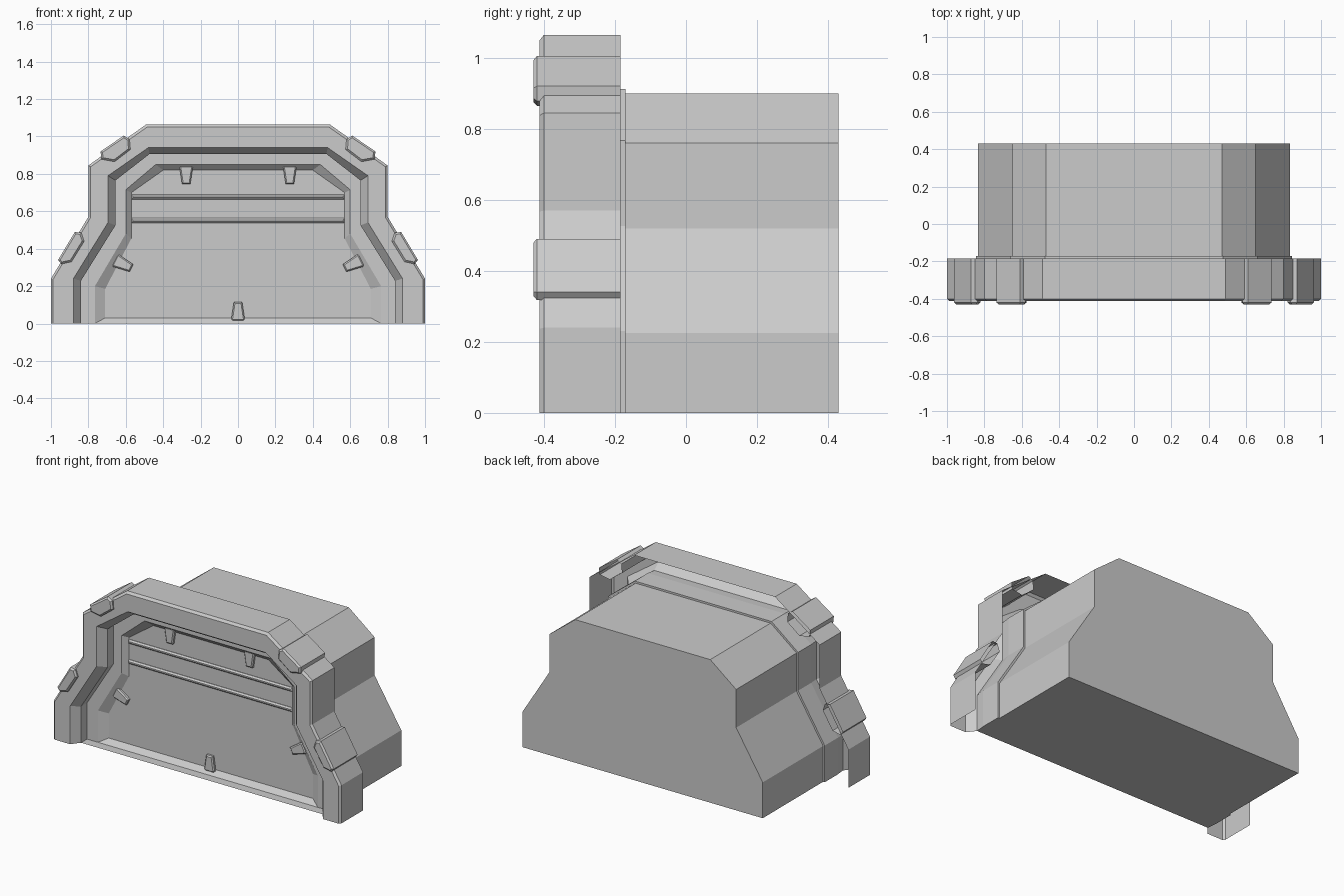
import bpy, bmesh
from mathutils import Vector

if "Cube" in bpy.data.objects:
    bpy.data.objects.remove(bpy.data.objects["Cube"])


def arch(half):
    """Mirror a right-hand half profile (bottom to top) into a full arch, left to right."""
    return [(-x, z) for x, z in half] + list(reversed(half))


def loft(name, rings, closed=True, cap_back=False, cap_front=False, sill=False):
    """Bridge (profile, y) rings, ordered from back to front."""
    bm = bmesh.new()
    vs = [[bm.verts.new((x, y, z)) for x, z in pts] for pts, y in rings]
    n = len(vs[0])
    for a, b in zip(vs, vs[1:]):
        for i in range(n if closed else n - 1):
            j = (i + 1) % n
            bm.faces.new((b[i], b[j], a[j], a[i]))
    if cap_back:
        bm.faces.new(vs[0])
    if cap_front:
        bm.faces.new(vs[-1][::-1])
    if sill:
        a, b = vs[-2], vs[-1]
        bm.faces.new((a[0], a[-1], b[-1], b[0]))
    me = bpy.data.meshes.new(name)
    bm.to_mesh(me)
    bm.free()
    ob = bpy.data.objects.new(name, me)
    bpy.context.collection.objects.link(ob)
    return ob


def clockwise(pts):
    area = sum(p[0] * q[1] - q[0] * p[1] for p, q in zip(pts, pts[1:] + pts[:1]))
    return pts if area < 0 else pts[::-1]


def inset(pts, d):
    """Shrink a clockwise convex outline by d."""
    out = []
    for i, p in enumerate(pts):
        p = Vector(p)
        e1 = (p - Vector(pts[i - 1])).normalized()
        e2 = (Vector(pts[(i + 1) % len(pts)]) - p).normalized()
        n1, n2 = Vector((e1.y, -e1.x)), Vector((e2.y, -e2.x))
        out.append(tuple(p + (n1 + n2) * d / (1 + n1.dot(n2))))
    return out


def plate(name, pts, back, front, bevel):
    """Outline extruded forward with a chamfered front edge."""
    pts = clockwise(pts)
    return loft(name, [(pts, back), (pts, front + bevel), (inset(pts, bevel), front)],
                cap_front=True)


# Profiles (right half, bottom to top)
outer = arch([(1, 0), (1, .24), (.8, .57), (.8, .845), (.49, 1.065)])
outer_in = arch([(.988, 0), (.988, .237), (.788, .567), (.788, .838), (.486, 1.05)])
face_in = arch([(.88, 0), (.88, .24), (.695, .54), (.695, .79), (.48, .94)])
throat = arch([(.84, 0), (.84, .228), (.655, .525), (.655, .765), (.472, .907)])
recess = arch([(.765, 0), (.765, .2), (.60, .48), (.60, .715), (.44, .85)])
panel = arch([(.71, .03), (.71, .185), (.57, .455), (.57, .70), (.40, .82)])
body = arch([(.835, 0), (.835, .225), (.65, .52), (.65, .76), (.47, .90)])
collar = arch([(.846, 0), (.846, .23), (.661, .526), (.661, .767), (.476, .912)])

# Front frame shell with the recessed door panel
loft("door_frame", [(outer, -.185), (outer, -.4), (outer_in, -.412), (face_in, -.412),
                    (throat, -.36), (throat, -.30), (recess, -.30), (panel, -.27)],
     closed=False, cap_front=True, sill=True)

# Rear housing with the slightly larger collar running into the frame
loft("housing", [(body, .43), (body, -.17), (collar, -.17), (collar, -.30), (throat, -.36)],
     cap_back=True)

# Clamps over the outer edge of the frame
upper = [(.575, .93), (.58, .985), (.61, 1.005), (.735, .92), (.73, .878), (.66, .865)]
lower = [(.962, .34), (.945, .318), (.89, .33), (.822, .44), (.838, .485), (.872, .49)]
for side, s in (("right", 1), ("left", -1)):
    for kind, pts in (("upper", upper), ("lower", lower)):
        plate(f"{kind}_clamp_{side}", [(x * s, z) for x, z in pts], -.185, -.43, .01)


# Small tapered lugs on the door, wide end toward the edge
def lug(name, cx, cz, direction):
    d = Vector(direction).normalized()
    t = Vector((-d.y, d.x))
    c = Vector((cx, cz))
    local = [(-.05, -.022), (.042, -.036), (.05, -.028), (.05, .028), (.042, .036), (-.05, .022)]
    plate(name, [tuple(c + d * u + t * v) for u, v in local], -.268, -.29, .007)


lug("lug_bottom", 0, .065, (0, -1))
for side, s in (("right", 1), ("left", -1)):
    lug(f"lug_top_{side}", .277 * s, .795, (0, 1))
    lug(f"lug_side_{side}", .615 * s, .318, (.87 * s, .42))

# Horizontal ribs across the door
for name, z in (("rib_upper", .677), ("rib_lower", .55)):
    plate(name, [(-.57, z - .013), (.57, z - .013), (.57, z + .013), (-.57, z + .013)],
          -.268, -.282, .009)
